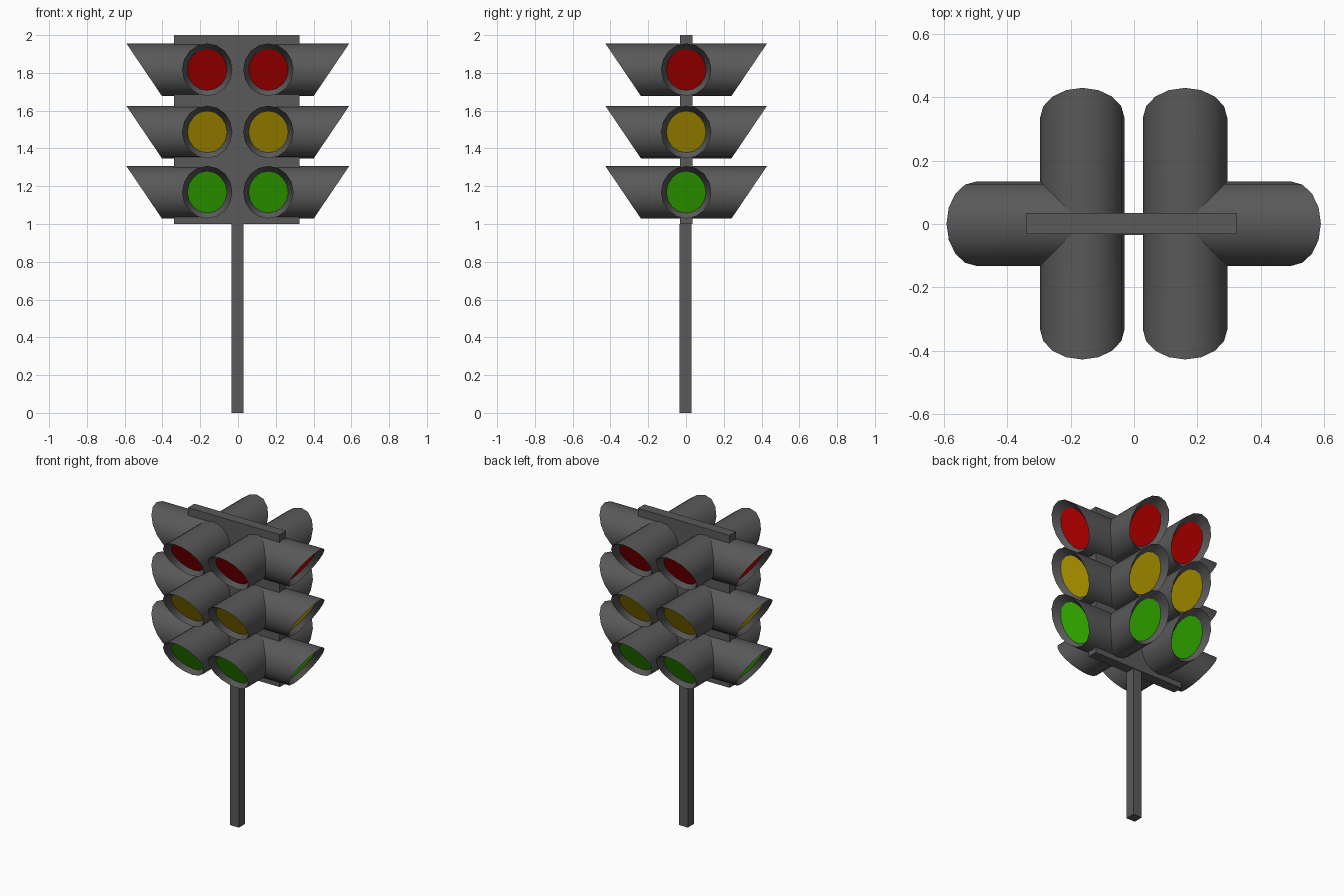
import bpy, bmesh, math
from mathutils import Matrix, Vector

if "Cube" in bpy.data.objects:
    bpy.data.objects.remove(bpy.data.objects["Cube"])


def material(name, rgb):
    m = bpy.data.materials.new(name)
    m.diffuse_color = (*rgb, 1.0)
    m.use_nodes = True
    m.node_tree.nodes["Principled BSDF"].inputs["Base Color"].default_value = m.diffuse_color
    return m


GREY = material("dark grey", (0.1, 0.1, 0.1))
RED = material("red", (0.64, 0.0, 0.0))
AMBER = material("amber", (0.64, 0.45, 0.0))
GREEN = material("green", (0.05, 0.64, 0.0))


def add_object(name, bm, mats):
    bmesh.ops.recalc_face_normals(bm, faces=bm.faces[:])
    mesh = bpy.data.meshes.new(name)
    bm.to_mesh(mesh)
    bm.free()
    for m in mats:
        mesh.materials.append(m)
    obj = bpy.data.objects.new(name, mesh)
    bpy.context.collection.objects.link(obj)
    return obj


def box(name, lo, hi):
    lo, hi = Vector(lo), Vector(hi)
    bm = bmesh.new()
    bmesh.ops.create_cube(bm, size=1, matrix=Matrix.Translation((lo + hi) / 2)
                          @ Matrix.Diagonal((*(hi - lo), 1)))
    return add_object(name, bm, [GREY])


SIDES, RX, RZ = 16, 0.133, 0.139
MID, SLANT = 0.334, 0.094      # length at the axis, extra reach at the top
LENS, RECESS = 0.79, 0.04      # lens scale and its depth behind the rim


def lamp(name, origin, turn, colour):
    """Round hood with a slanted mouth and a recessed lens; turn 0 faces -y."""
    bm = bmesh.new()

    def ring(scale, depth):
        verts = []
        for i in range(SIDES):
            a = 2 * math.pi * i / SIDES
            s, c = scale * math.sin(a), scale * math.cos(a)
            verts.append(bm.verts.new((RX * s, -depth(c), RZ * c)))
        return verts

    base = ring(1, lambda c: 0)
    rim = ring(1, lambda c: MID + SLANT * c)
    lens = ring(LENS, lambda c: MID + SLANT * c - RECESS)
    for a, b in ((base, rim), (rim, lens)):
        for i in range(SIDES):
            j = (i + 1) % SIDES
            f = bm.faces.new((a[i], a[j], b[j], b[i]))
            f.smooth = True
    bm.faces.new(base)
    bm.faces.new(lens).material_index = 1
    # Crisp edges round the mouth and the flat lens
    for loop in (base, rim, lens):
        for i in range(SIDES):
            bm.edges.get((loop[i - 1], loop[i])).smooth = False
    bm.transform(Matrix.Translation(origin) @ Matrix.Rotation(turn, 4, 'Z'))
    return add_object(name, bm, [GREY, colour])


# Post and flat backing board
box("post", (-0.034, -0.034, 0), (0.03, 0.03, 1.0))
box("backing_board", (-0.34, -0.032, 1.0), (0.325, 0.034, 2.0))

# Three rows of lamps: two to the front, two to the back, one to each side
for row, z, colour in (("red", 1.817, RED), ("amber", 1.487, AMBER),
                       ("green", 1.168, GREEN)):
    for side, x, out in (("left", -0.163, -1), ("right", 0.161, 1)):
        lamp(f"{row}_lamp_front_{side}", (x, 0.001, z), 0, colour)
        lamp(f"{row}_lamp_back_{side}", (x, 0.001, z), math.pi, colour)
        lamp(f"{row}_lamp_{side}", (x, 0.001, z), out * math.pi / 2, colour)
